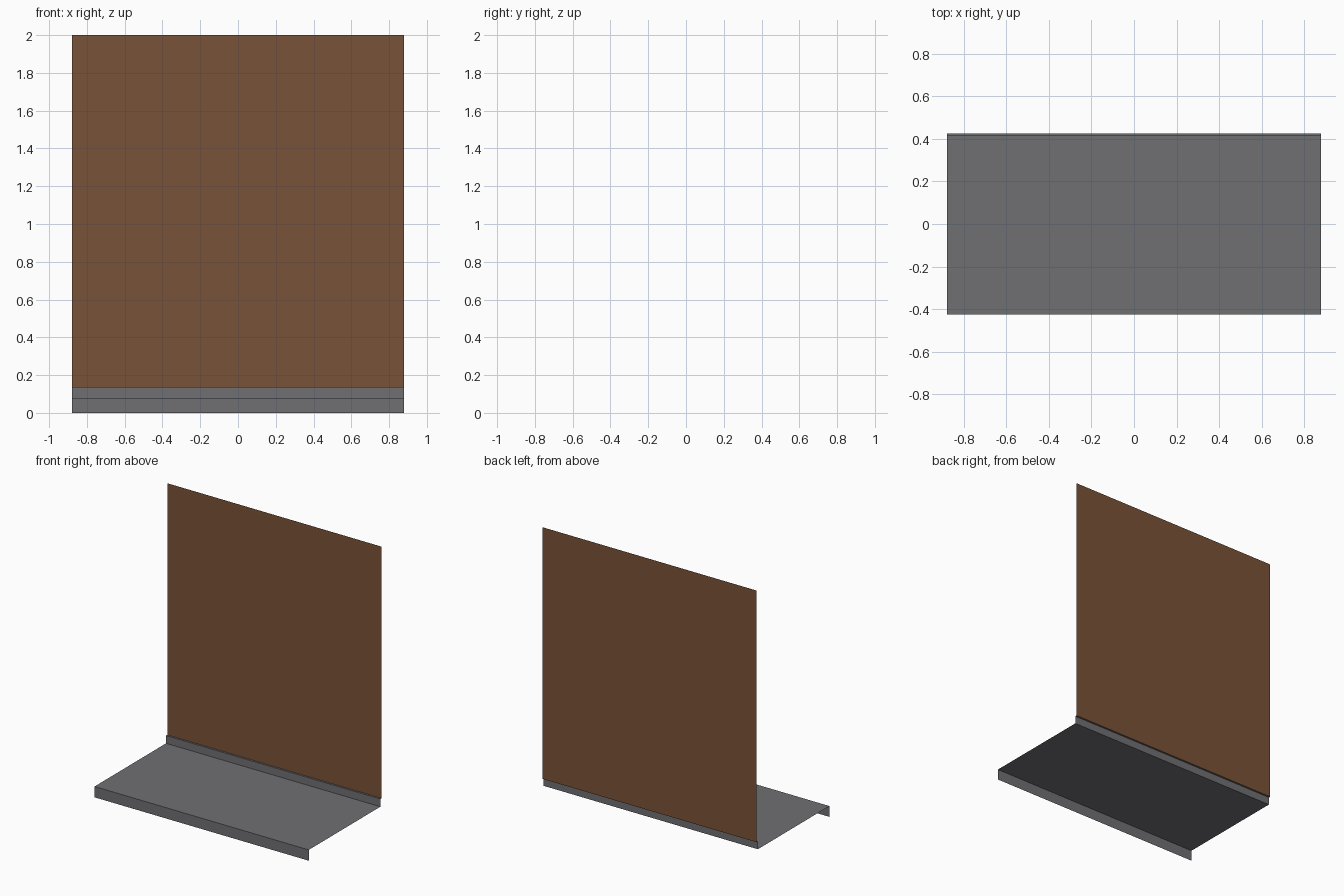
import bpy
import bmesh

if "Cube" in bpy.data.objects:
    bpy.data.objects.remove(bpy.data.objects["Cube"])

HALF_W = 0.8775   # half width along x


def material(name, rgb):
    m = bpy.data.materials.new(name)
    m.diffuse_color = (*rgb, 1.0)
    m.use_nodes = True
    m.node_tree.nodes["Principled BSDF"].inputs["Base Color"].default_value = m.diffuse_color
    return m


def sheet(name, profile, mat):
    """Sweep an open (y, z) profile across the full width as a thin sheet."""
    bm = bmesh.new()
    rows = [[bm.verts.new((x, y, z)) for x in (-HALF_W, HALF_W)] for y, z in profile]
    for (a, b), (c, d) in zip(rows, rows[1:]):
        bm.faces.new((a, b, d, c))   # normals face front / up
    mesh = bpy.data.meshes.new(name)
    bm.to_mesh(mesh)
    bm.free()
    mesh.materials.append(mat)
    obj = bpy.data.objects.new(name, mesh)
    bpy.context.collection.objects.link(obj)
    return obj


grey = material("concrete_grey", (0.16, 0.157, 0.17))
brown = material("wall_brown", (0.19, 0.085, 0.038))

# Pavement: front kerb, flat walkway, rear plinth and its narrow ledge
sheet("pavement", [(-0.425, 0.0), (-0.425, 0.08), (0.412, 0.08),
                   (0.412, 0.137), (0.426, 0.137)], grey)

# Tall plain wall standing on the ledge
sheet("wall", [(0.426, 0.137), (0.426, 2.0)], brown)
